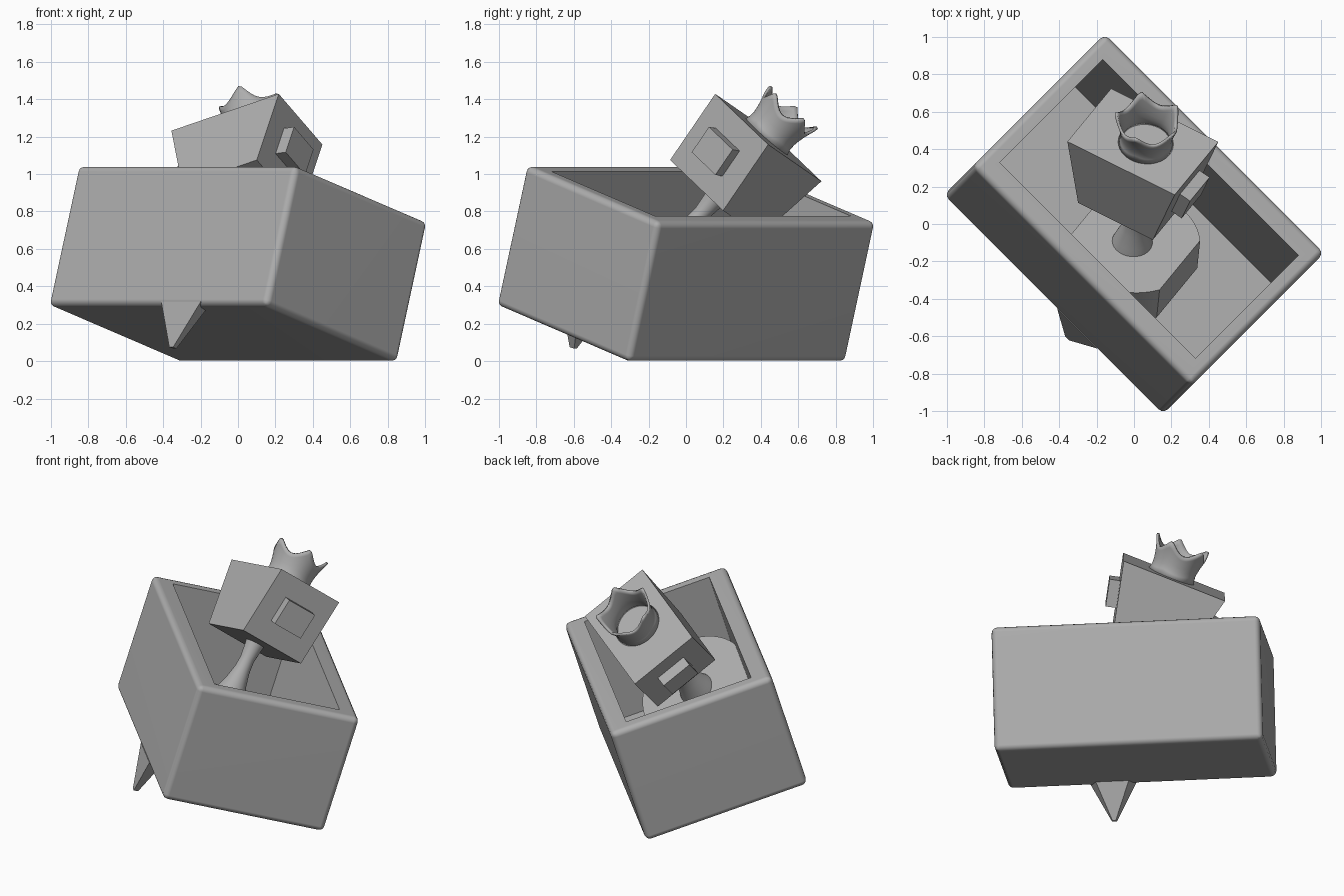
import bpy
import bmesh
from math import cos, sin, pi, radians, sqrt, asin
from mathutils import Matrix, Vector

old = bpy.data.objects.get("Cube")
if old:
    bpy.data.objects.remove(old, do_unlink=True)

SHADE = (0.42, 0.42, 0.42, 1)
grey = bpy.data.materials.new("plain_grey")
grey.use_nodes = True
grey.diffuse_color = SHADE
grey.node_tree.nodes["Principled BSDF"].inputs["Base Color"].default_value = SHADE


def finish(name, bm, frame, smooth=None):
    """Turn a bmesh into a placed, coloured object."""
    bmesh.ops.recalc_face_normals(bm, faces=bm.faces)
    mesh = bpy.data.meshes.new(name)
    bm.to_mesh(mesh)
    bm.free()
    mesh.materials.append(grey)
    ob = bpy.data.objects.new(name, mesh)
    bpy.context.collection.objects.link(ob)
    ob.matrix_world = frame
    if smooth:
        bpy.ops.object.select_all(action='DESELECT')
        bpy.context.view_layer.objects.active = ob
        ob.select_set(True)
        bpy.ops.object.shade_smooth_by_angle(angle=radians(smooth))
    return ob


def prism(bottom, top):
    """Solid between two matching outlines."""
    bm = bmesh.new()
    a = [bm.verts.new(p) for p in bottom]
    b = [bm.verts.new(p) for p in top]
    bm.faces.new(a)
    bm.faces.new(b)
    for i in range(len(a)):
        j = (i + 1) % len(a)
        bm.faces.new((a[i], a[j], b[j], b[i]))
    return bm


def rect(x, y, z):
    return [(-x, -y, z), (x, -y, z), (x, y, z), (-x, y, z)]


def lathe(point, row_count, segments):
    """Open revolved skin; point(row, angle) gives radius and height."""
    bm = bmesh.new()
    angles = [2 * pi * i / segments for i in range(segments)]
    rows = []
    for row in range(row_count):
        ring = [(a, *point(row, a)) for a in angles]
        rows.append([bm.verts.new((r * cos(a), r * sin(a), h)) for a, r, h in ring])
    for low, high in zip(rows, rows[1:]):
        for i in range(segments):
            j = (i + 1) % segments
            bm.faces.new((low[i], low[j], high[j], high[i]))
    return bm


# Tilted open box, turned on its corner
box_frame = (Matrix.Translation((0, 0, 0.52)) @ Matrix.Rotation(radians(-45), 4, 'Z')
             @ Matrix.Rotation(radians(-16.9), 4, 'X'))
L, D, H = 0.828, 0.526, 0.392
bm = prism(rect(L, D, -H), rect(L, D, H))
bmesh.ops.bevel(bm, geom=bm.edges[:], offset=0.035, segments=3, profile=0.5, affect='EDGES')
rim = max(bm.faces, key=lambda f: f.calc_center_median().z)
bmesh.ops.inset_individual(bm, faces=[rim], thickness=0.02)
for vert in rim.verts:
    vert.co.x = 0.74 if vert.co.x > 0 else -0.74
    vert.co.y = 0.407 if vert.co.y > 0 else -0.407
floor = bmesh.ops.extrude_discrete_faces(bm, faces=[rim])["faces"][0]
bmesh.ops.translate(bm, verts=floor.verts[:], vec=(0, 0, -0.715))
box = finish("open_box", bm, box_frame, 40)
flat = box.modifiers.new("flat_sides", 'WEIGHTED_NORMAL')
flat.keep_sharp = True

# Tapering fin that continues the box front downward
fin_root = [(0.03, -D, -0.37), (0.33, -D, -0.37), (0.29, -D + 0.1, -0.37), (0.07, -D + 0.1, -0.37)]
fin_tip = [(0.165, -D, -0.625), (0.195, -D, -0.625),
           (0.19, -D + 0.03, -0.625), (0.17, -D + 0.03, -0.625)]
finish("bottom_fin", prism(fin_root, fin_tip), box_frame)

# Leaning frame shared by the whole figure, origin on top of the head
u = Vector((0.575, -0.285, 0.197)).normalized()
w = u.cross(Vector((0.23, 0.285, -0.272))).normalized()
v = w.cross(u)
frame = Matrix((u, v, w)).transposed().to_4x4()
frame.translation = (0.0475, 0.44, 1.195)

# Head, narrower at the bottom
HEAD = 0.432
finish("head", prism(rect(0.233, 0.228, -HEAD), rect(0.335, 0.228, 0)), frame)

# Rectangular ears lying on the sloped sides
slope = asin(0.102 / sqrt(HEAD ** 2 + 0.102 ** 2))
for side, name in ((1, "left_ear"), (-1, "right_ear")):
    place = (frame @ Matrix.Translation((side * 0.284, 0, -HEAD / 2))
             @ Matrix.Rotation(side * slope, 4, 'Y'))
    finish(name, prism(rect(0.066, 0.102, -0.085), rect(0.066, 0.102, 0.085)), place)

# Flared crown with five points
CROWN_ROWS = 7


def crown_point(row, angle):
    rim_height = 0.15 + 0.065 * (1 - abs(sin(2.5 * (angle - radians(62)))))
    h = rim_height * row / (CROWN_ROWS - 1)
    foot = 0.012 * max(0, 1 - h / 0.04)
    return 0.136 + foot + 1.05 * h ** 2, h


crown = finish("crown", lathe(crown_point, CROWN_ROWS, 60),
               frame @ Matrix.Translation((0.018, 0, 0)), 50)
wall = crown.modifiers.new("thickness", 'SOLIDIFY')
wall.thickness = 0.015
wall.offset = -1

# Slender neck spreading onto the body
BODY = -0.81
neck = [(0.108, 0), (0.095, 0.04), (0.07, 0.11), (0.05, 0.2),
        (0.045, 0.27), (0.055, 0.35), (0.06, 0.38)]
finish("neck", lathe(lambda row, angle: (neck[row][0], BODY + neck[row][1]), len(neck), 32),
       frame, 50)

# Body: a thick disc with both sides cut flat
R, CUT = 0.365, 0.297
half = asin(CUT / R)
arc = [half - 2 * half * i / 16 for i in range(17)]
outline = [(R * sin(a), R * cos(a)) for a in arc] + [(-R * sin(a), -R * cos(a)) for a in arc]
finish("body", prism([(x, y, BODY - 0.225) for x, y in outline],
                     [(x, y, BODY) for x, y in outline]), frame, 30)
